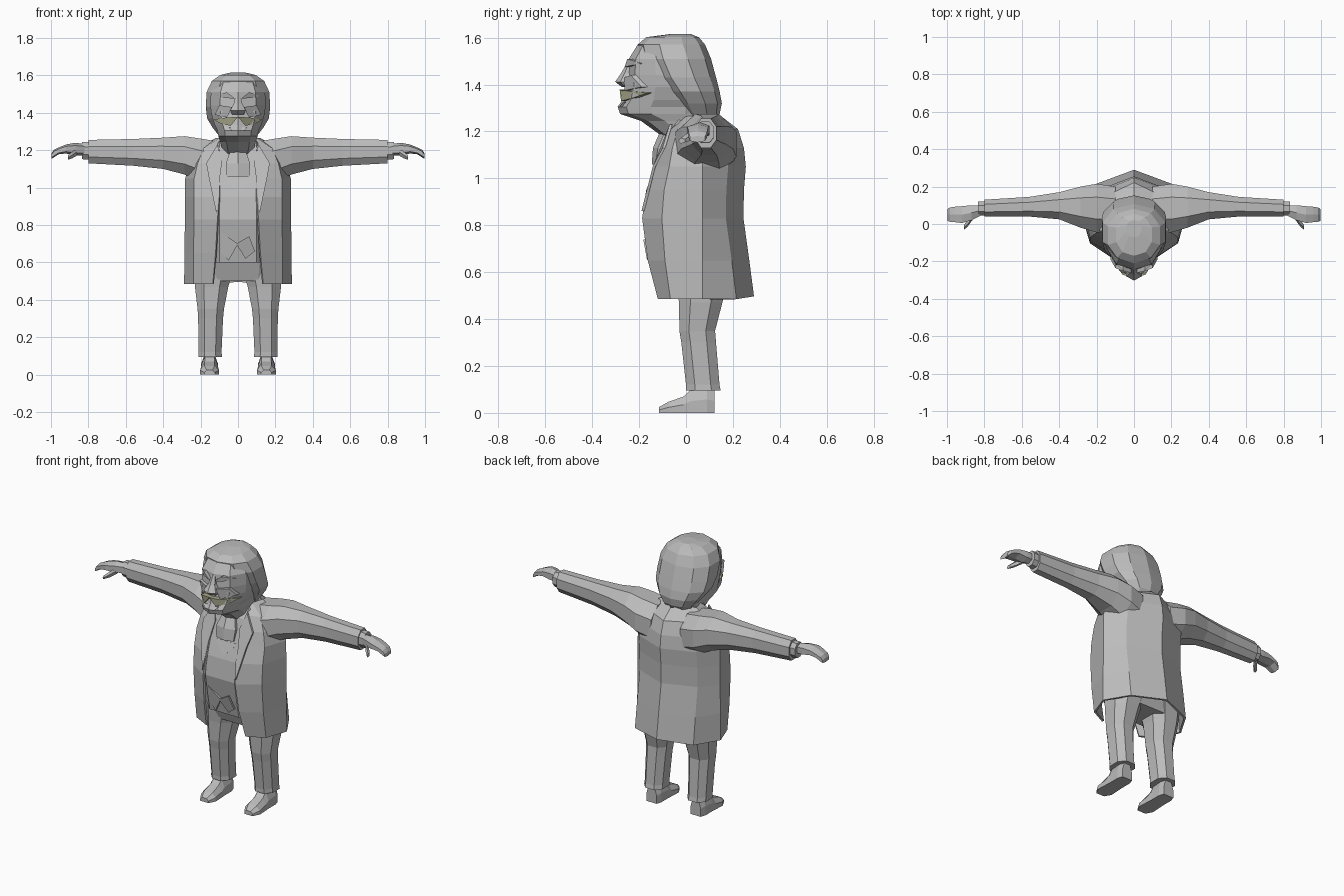
import bpy, bmesh, math
from mathutils import Vector


def material(name, rgb):
    m = bpy.data.materials.new(name)
    m.diffuse_color = (*rgb, 1)
    return m


GREY = material("plain grey", (0.5, 0.5, 0.5))
OLIVE = material("olive grey", (0.40, 0.40, 0.27))


def finish(name, bm, mat=GREY):
    bmesh.ops.recalc_face_normals(bm, faces=bm.faces[:])
    me = bpy.data.meshes.new(name)
    bm.to_mesh(me)
    bm.free()
    me.materials.append(mat)
    ob = bpy.data.objects.new(name, me)
    bpy.context.collection.objects.link(ob)
    return ob


def loft(name, rings, closed=True, caps=True, mat=GREY):
    """Skin a list of point rings with flat quads."""
    bm = bmesh.new()
    vs = [[bm.verts.new(p) for p in r] for r in rings]
    n = len(vs[0])
    for a, b in zip(vs, vs[1:]):
        for i in range(n if closed else n - 1):
            j = (i + 1) % n
            bm.faces.new((a[i], a[j], b[j], b[i]))
    if caps:
        bm.faces.new(vs[0])
        bm.faces.new(vs[-1])
    return finish(name, bm, mat)


def oval(n, a0, a1, b0, b1, power=1.0):
    """Ring of n points filling a box; power below 1 makes it boxier."""
    out = []
    for i in range(n):
        t = 2 * math.pi * (i + 0.5) / n
        c, s = math.cos(t), math.sin(t)
        c = math.copysign(abs(c) ** power, c) / math.cos(math.pi / n) ** power
        s = math.copysign(abs(s) ** power, s) / math.cos(math.pi / n) ** power
        out.append(((a0 + a1) / 2 + c * (a1 - a0) / 2, (b0 + b1) / 2 + s * (b1 - b0) / 2))
    return out


def zring(n, z, x0, x1, y0, y1, power=1.0):
    return [(x, y, z) for x, y in oval(n, x0, x1, y0, y1, power)]


def plate(name, pts, thick=0.012, mat=GREY):
    """Thin polygon given thickness towards the back."""
    return loft(name, [pts, [(x, y + thick, z) for x, y, z in pts]], mat=mat)


# ---- overcoat: open at the front, hollow at the hem (z, width, front y, back y, gap)
coat_rows = [(0.485, 0.288, -0.12, 0.29, 0.135), (0.65, 0.286, -0.163, 0.27, 0.12),
             (0.83, 0.284, -0.187, 0.245, 0.11), (0.95, 0.284, -0.17, 0.247, 0.10),
             (1.05, 0.282, -0.13, 0.255, 0.10), (1.13, 0.26, -0.105, 0.247, 0.10),
             (1.21, 0.22, -0.065, 0.222, 0.10), (1.265, 0.12, 0.0, 0.15, 0.08)]


def coat_ring(z, w, f, b, g):
    half = [(g, f, z), (w * 0.83, f * 0.55, z), (w, 0.07, z), (w * 0.70, b - 0.075, z)]
    back = (0, b, z + 0.012 if z < 0.5 else z)
    return half + [back] + [(-x, y, zz) for x, y, zz in reversed(half)]


coat = loft("overcoat", [coat_ring(*r) for r in coat_rows], closed=False, caps=False)
sol = coat.modifiers.new("cloth", "SOLIDIFY")
sol.thickness = 0.012

# ---- waistcoat body under the coat
vest_rows = [(0.60, 0.22, -0.135, 0.20), (0.70, 0.23, -0.155, 0.19), (0.83, 0.23, -0.178, 0.19),
             (0.95, 0.23, -0.162, 0.19), (1.07, 0.21, -0.12, 0.19), (1.19, 0.17, -0.08, 0.17),
             (1.25, 0.10, -0.03, 0.13)]
loft("waistcoat", [[(0.10, f, z), (w * 0.8, f * 0.45, z), (w, 0.07, z), (w * 0.65, b - 0.06, z),
                    (-w * 0.65, b - 0.06, z), (-w, 0.07, z), (-w * 0.8, f * 0.45, z), (-0.10, f, z)]
                   for z, w, f, b in vest_rows])

# ---- waistcoat points, cravat, collar
plate("waistcoat_point_left", [(-0.09, -0.168, 0.76), (0.0, -0.172, 0.70), (-0.05, -0.15, 0.61), (-0.09, -0.145, 0.65)])
plate("waistcoat_point_right", [(0.09, -0.168, 0.66), (0.06, -0.182, 0.74), (-0.01, -0.175, 0.70), (0.04, -0.15, 0.62)])
loft("cravat", [zring(6, 1.06, -0.06, 0.06, -0.142, -0.09), zring(6, 1.13, -0.065, 0.065, -0.135, -0.06),
                zring(6, 1.20, -0.04, 0.04, -0.105, -0.03)])
plate("shirt_front", [(-0.07, -0.128, 1.05), (0.09, -0.128, 1.05), (0.01, -0.16, 0.97)])

# ---- trouser seat
loft("trouser_seat", [zring(8, 0.50, -0.20, 0.20, -0.03, 0.16, 0.7), zring(8, 0.66, -0.22, 0.22, -0.09, 0.19, 0.7)])

for s, side in ((-1, "left"), (1, "right")):
    # lapel
    plate("lapel_" + side, [(s * 0.10, -0.145, 1.03), (s * 0.115, -0.19, 0.86), (s * 0.155, -0.142, 1.05),
                            (s * 0.17, -0.10, 1.13), (s * 0.11, -0.07, 1.23), (s * 0.085, -0.105, 1.14)])
    # sleeve: x, y range, z range
    sleeve = [(0.10, -0.04, 0.20, 1.00, 1.245), (0.20, -0.045, 0.215, 1.03, 1.262), (0.285, -0.02, 0.20, 1.07, 1.275),
              (0.40, 0.025, 0.17, 1.10, 1.267), (0.56, 0.04, 0.145, 1.117, 1.26), (0.80, 0.04, 0.13, 1.13, 1.255)]
    loft("sleeve_" + side, [[(s * x, y, z) for y, z in oval(8, a, b, c, d, 0.9)] for x, a, b, c, d in sleeve])
    # cuff
    cuff = [(0.79, 0.045, 0.12, 1.15, 1.243), (0.835, 0.045, 0.12, 1.152, 1.243)]
    loft("cuff_" + side, [[(s * x, y, z) for y, z in oval(8, a, b, c, d, 0.9)] for x, a, b, c, d in cuff])
    # hand with curled fingers
    hand = [(0.82, 0.045, 0.10, 1.175, 1.23), (0.87, 0.02, 0.10, 1.175, 1.236), (0.92, 0.005, 0.095, 1.185, 1.228),
            (0.96, 0.01, 0.092, 1.18, 1.212), (0.985, 0.012, 0.088, 1.163, 1.20), (0.998, 0.018, 0.08, 1.155, 1.18)]
    loft("hand_" + side, [[(s * x, y, z) for y, z in oval(6, a, b, c, d, 0.8)] for x, a, b, c, d in hand])
    thumb = [(0.86, 0.03, 0.06, 1.175, 1.21), (0.885, -0.005, 0.025, 1.16, 1.19), (0.91, -0.03, -0.005, 1.15, 1.17)]
    loft("thumb_" + side, [[(s * x, y, z) for y, z in oval(5, a, b, c, d)] for x, a, b, c, d in thumb])
    # trouser leg
    leg = [(0.095, 0.085, 0.212, 0.0, 0.148), (0.12, 0.088, 0.21, 0.0, 0.143), (0.30, 0.08, 0.213, -0.02, 0.128),
           (0.35, 0.075, 0.216, -0.028, 0.124), (0.47, 0.052, 0.23, -0.03, 0.155), (0.58, 0.02, 0.235, -0.04, 0.18)]
    loft("trouser_leg_" + side, [zring(8, z, s * a, s * b, c, d, 0.85) for z, a, b, c, d in leg])
    # shoe: sections from heel to toe (y, half width, height)
    shoe = [(0.122, 0.035, 0.10), (0.09, 0.045, 0.115), (0.02, 0.045, 0.10), (-0.01, 0.047, 0.07),
            (-0.075, 0.05, 0.047), (-0.115, 0.028, 0.025)]
    loft("shoe_" + side, [[(s * 0.152 + u * w, y, h * v) for u, v in
                           ((-1, 0), (1, 0), (1, 0.5), (0.55, 1), (-0.55, 1), (-1, 0.5))] for y, w, h in shoe])
    # brow, cheek and moustache half
    plate("brow_" + side, [(s * 0.015, -0.262, 1.475), (s * 0.06, -0.25, 1.51), (s * 0.115, -0.19, 1.49),
                           (s * 0.07, -0.24, 1.48)], 0.04)
    plate("cheek_" + side, [(s * 0.03, -0.265, 1.43), (s * 0.10, -0.235, 1.44), (s * 0.125, -0.19, 1.39),
                            (s * 0.06, -0.262, 1.375)], 0.06)
    plate("moustache_" + side, [(s * 0.0, -0.283, 1.378), (s * 0.06, -0.272, 1.375), (s * 0.13, -0.165, 1.365),
                                (s * 0.10, -0.22, 1.345), (s * 0.04, -0.277, 1.33)], 0.03, OLIVE)

# ---- head: z, half width, front y, back y
head = [(1.16, 0.075, -0.07, 0.12), (1.245, 0.095, -0.185, 0.12), (1.275, 0.105, -0.272, 0.12),
        (1.305, 0.11, -0.282, 0.13), (1.335, 0.125, -0.262, 0.13), (1.39, 0.142, -0.248, 0.12),
        (1.44, 0.148, -0.242, 0.11), (1.51, 0.145, -0.236, 0.09), (1.565, 0.12, -0.203, 0.07), (1.60, 0.07, -0.15, 0.04)]
loft("head", [zring(10, z, -w, w, f, b, 0.9) for z, w, f, b in head])

# ---- hair: fuller at the sides, tapering to the nape
hair = [(1.20, 0.06, 0.02, 0.09), (1.275, 0.10, -0.02, 0.14), (1.32, 0.135, -0.06, 0.148), (1.37, 0.165, -0.10, 0.138),
        (1.43, 0.172, -0.15, 0.122), (1.51, 0.168, -0.19, 0.10), (1.57, 0.14, -0.20, 0.075), (1.602, 0.095, -0.165, 0.05),
        (1.615, 0.04, -0.07, 0.02)]
loft("hair", [zring(10, z, -w, w, f, b, 0.9) for z, w, f, b in hair])

# ---- nose and lower lip
loft("nose", [zring(6, 1.39, -0.03, 0.03, -0.27, -0.22), zring(6, 1.412, -0.042, 0.042, -0.296, -0.22),
              zring(6, 1.45, -0.022, 0.022, -0.272, -0.22), zring(6, 1.50, -0.012, 0.012, -0.246, -0.22)])
plate("lower_lip", [(-0.05, -0.268, 1.325), (0.05, -0.268, 1.325), (0.035, -0.284, 1.305), (-0.035, -0.284, 1.305)], 0.03)
